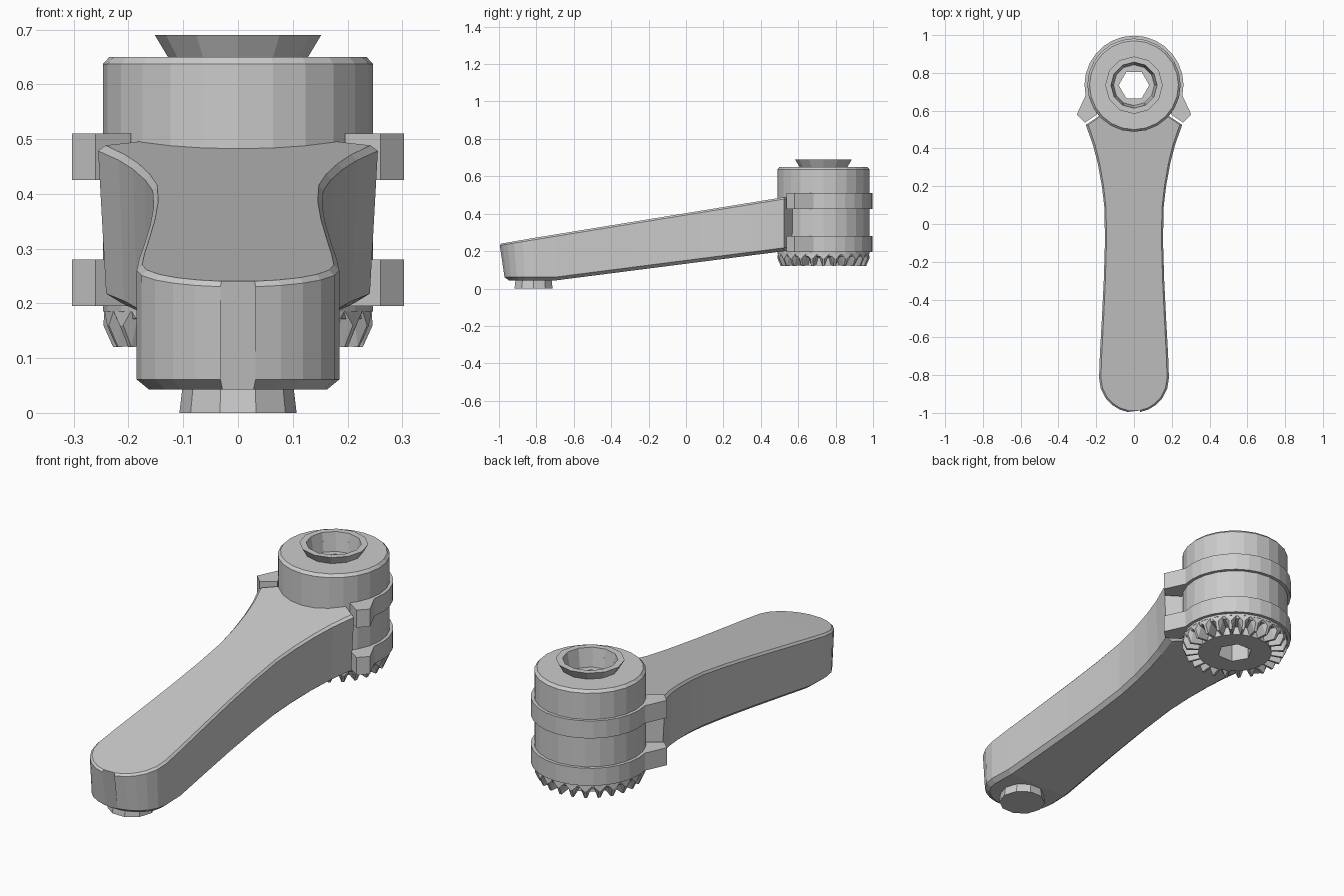
import bpy, bmesh
from math import sin, cos, pi, radians

if "Cube" in bpy.data.objects:
    bpy.data.objects.remove(bpy.data.objects["Cube"])

HEAD_Y = 0.735


def finish(name, bm):
    bmesh.ops.recalc_face_normals(bm, faces=bm.faces[:])
    me = bpy.data.meshes.new(name)
    bm.to_mesh(me)
    bm.free()
    ob = bpy.data.objects.new(name, me)
    bpy.context.collection.objects.link(ob)
    return ob


def loft(bm, rings, close_v=False, caps=False):
    """Skin a list of closed point rings with quads."""
    vs = [[bm.verts.new(p) for p in r] for r in rings]
    n = len(vs[0])
    pairs = list(zip(vs, vs[1:]))
    if close_v:
        pairs.append((vs[-1], vs[0]))
    for a, b in pairs:
        for i in range(n):
            j = (i + 1) % n
            bm.faces.new((a[i], a[j], b[j], b[i]))
    if caps:
        bm.faces.new(vs[0])
        bm.faces.new(vs[-1])


def lathe(name, profile, sides=24, y=HEAD_Y, hole=True):
    """Turn (radius, z, is_hex) points about a vertical axis."""
    rings = []
    for r, z, *hexa in profile:
        ring = []
        for i in range(sides):
            a = 2 * pi * i / sides
            k = r / cos((a % (pi / 3)) - pi / 6) if hexa else r
            ring.append((k * cos(a), y + k * sin(a), z))
        rings.append(ring)
    bm = bmesh.new()
    loft(bm, rings, close_v=hole, caps=not hole)
    return finish(name, bm)


# Hub barrel, flared top collar and the screw with a hex bore
lathe("hub_barrel", [(0.247, 0.185), (0.247, 0.637), (0.235, 0.65),
                     (0.115, 0.65), (0.115, 0.185)])
lathe("top_collar", [(0.125, 0.645), (0.152, 0.69), (0.122, 0.69), (0.108, 0.60)], 12)
lathe("hex_screw", [(0.172, 0.19), (0.172, 0.124), (0.07, 0.124, 1),
                    (0.07, 0.60, 1), (0.116, 0.60), (0.116, 0.19)])

# Ring of radial teeth under the hub
lathe("tooth_ring", [(0.247, 0.19), (0.24, 0.172), (0.165, 0.165), (0.165, 0.19)])
bm = bmesh.new()
TEETH = 24
for i in range(TEETH):
    a = 2 * pi * i / TEETH
    rings = []
    for r, tip in ((0.165, 0.126), (0.228, 0.12), (0.246, 0.16)):
        ring = []
        for da, z in ((-0.48, 0.185), (-0.1, tip), (0.1, tip), (0.48, 0.185)):
            t = a + da * 2 * pi / TEETH
            ring.append((r * cos(t), HEAD_Y + r * sin(t), z))
        rings.append(ring)
    loft(bm, rings, caps=True)
finish("teeth", bm)


# Two clamp bands ending in ears beside the arm
def arc(r, a0, a1, n):
    return [(r * cos(radians(a0 + (a1 - a0) * i / (n - 1))),
             HEAD_Y + r * sin(radians(a0 + (a1 - a0) * i / (n - 1)))) for i in range(n)]


def band(name, z0, z1):
    ear = [(0.26, 0.537), (0.303, 0.58)]
    outer = ear + arc(0.262, -12, 192, 17) + [(-x, y) for x, y in reversed(ear)]
    inner = arc(0.238, -40, 220, len(outer))
    rings = [[(ix, iy, z0), (ox, oy, z0), (ox, oy, z1), (ix, iy, z1)]
             for (ox, oy), (ix, iy) in zip(outer, inner)]
    # square the ear ends
    for k, s in ((0, 1), (-1, -1)):
        rings[k][0] = (0.195 * s, 0.58, z0)
        rings[k][3] = (0.195 * s, 0.58, z1)
    bm = bmesh.new()
    loft(bm, rings, caps=True)
    finish(name, bm)


band("upper_band", 0.425, 0.51)
band("lower_band", 0.195, 0.28)

# Lever arm: rounded tip, narrow waist, wide end hugging the hub
stations = []
for d in (10, 25, 40, 55, 72, 90):
    a = radians(d)
    stations.append((-0.815 - 0.185 * cos(a), 0.185 * sin(a), cos(a)))
stations += [(y, w, 0) for y, w in (
    (-0.7, 0.181), (-0.5, 0.17), (-0.3, 0.16), (-0.1, 0.154), (0.08, 0.156),
    (0.2, 0.17), (0.32, 0.192), (0.42, 0.218), (0.525, 0.256), (0.567, 0.192),
    (0.59, 0.14))]
rings = []
for y, w, tip in stations:
    top = 0.24 + 0.163 * (y + 1)
    low = 0.043 + 0.128 * max(0, y + 0.7)
    half = []
    for inset, z in ((0.022, low), (0, low + 0.018), (0, top - 0.01), (0.01, top)):
        f = (top - z) / (top - low)
        x = w * (1 - inset / 0.185) * (1 - 0.12 * f * max(0, y))
        half.append((x, y + tip * (inset + 0.03 * f), z))
    rings.append(half + [(-x, yy, z) for x, yy, z in reversed(half)])
bm = bmesh.new()
loft(bm, rings, caps=True)
finish("lever_arm", bm)

# Foot pad under the tip
lathe("foot_pad", [(0.107, 0.0), (0.1, 0.06)], 10, -0.815, hole=False)
